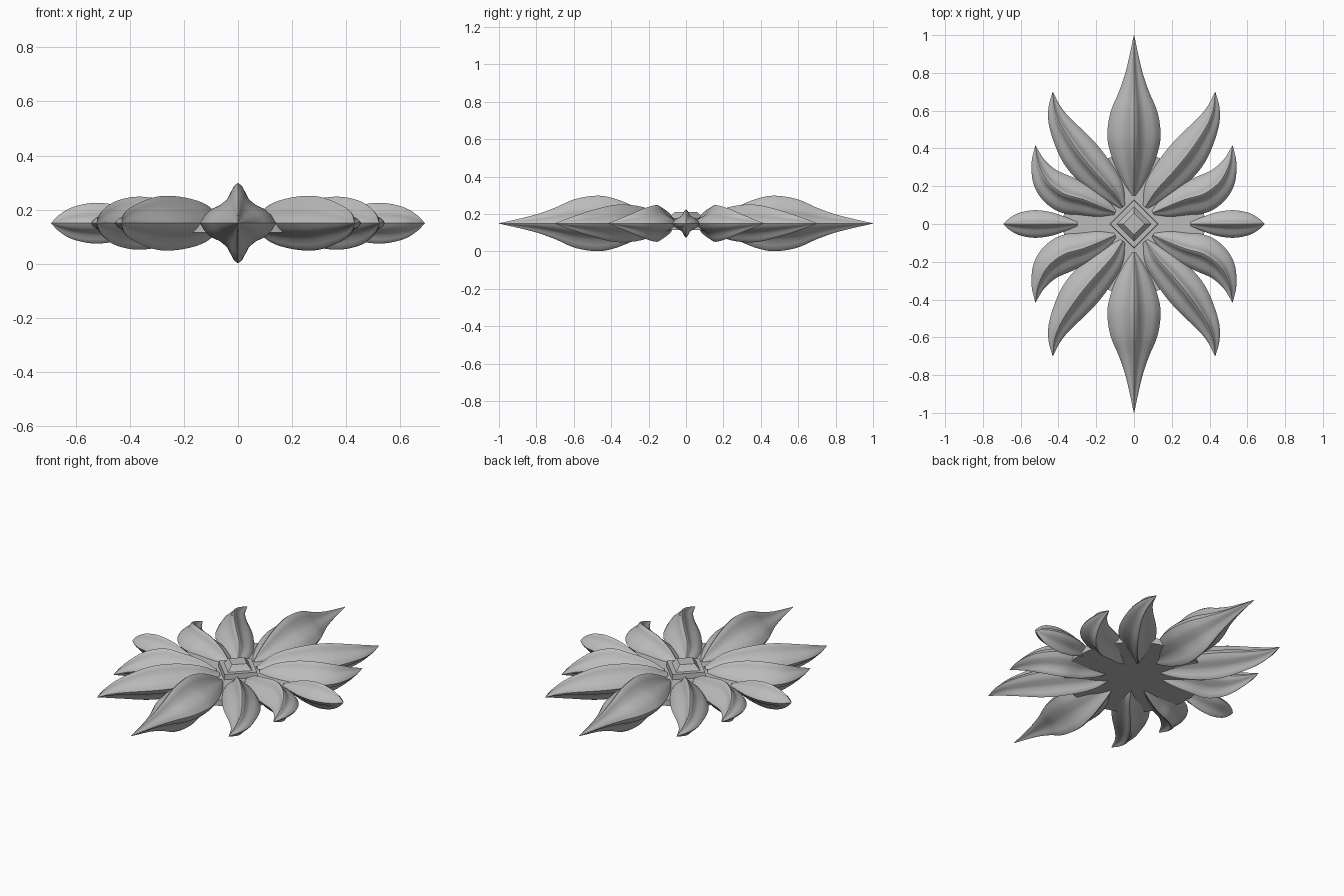
import bpy, bmesh, math
from mathutils import Vector

if "Cube" in bpy.data.objects:
    bpy.data.objects.remove(bpy.data.objects["Cube"])

Z = 0.15  # mid-plane of the rosette
grey = bpy.data.materials.new("plain_grey")
grey.diffuse_color = (0.5, 0.5, 0.5, 1)
grey.use_nodes = True
grey.node_tree.nodes["Principled BSDF"].inputs["Base Color"].default_value = grey.diffuse_color

# Quarter of the four-lobed petal section (unit width, unit height)
QUARTER = [(1, 0), (.87, .2), (.7, .35), (.47, .45), (.29, .59), (.18, .79), (.1, .93)]
SECTION = []
for k in range(4):
    c, s = round(math.cos(k * math.pi / 2)), round(math.sin(k * math.pi / 2))
    # odd quarters run the quarter curve backwards so the section is symmetric
    pts = QUARTER if k % 2 == 0 else [(1, 0)] + [(y, x) for x, y in reversed([*QUARTER[1:]])]
    SECTION += [(c * x - s * y, s * x + c * y) for x, y in pts]


def finish(name, bm, angle=35):
    bmesh.ops.recalc_face_normals(bm, faces=bm.faces)
    me = bpy.data.meshes.new(name)
    bm.to_mesh(me)
    bm.free()
    ob = bpy.data.objects.new(name, me)
    bpy.context.collection.objects.link(ob)
    me.materials.append(grey)
    bpy.ops.object.select_all(action='DESELECT')
    ob.select_set(True)
    bpy.context.view_layer.objects.active = ob
    bpy.ops.object.shade_smooth_by_angle(angle=math.radians(angle))
    return ob


def spline(keys, steps=6):
    """Catmull-Rom through (x, y, half width) keys."""
    k = [Vector(p) for p in keys]
    k = [2 * k[0] - k[1]] + k + [2 * k[-1] - k[-2]]
    out = []
    for i in range(1, len(k) - 2):
        a, b, c, d = k[i - 1:i + 3]
        for j in range(steps):
            t = j / steps
            out.append(.5 * (2 * b + (c - a) * t + (2 * a - 5 * b + 4 * c - d) * t * t
                             + (3 * b - a - 3 * c + d) * t ** 3))
    return out + [k[-2]]


def petal(name, keys, sx, sy, tall):
    """Sweep the lobed section along a curved centre line, tapering to a tip."""
    path = spline(keys)
    bm = bmesh.new()
    rings = []
    for i, p in enumerate(path):
        q = path[min(i + 1, len(path) - 1)] - path[max(i - 1, 0)]
        n = Vector((q.y, -q.x)).normalized()
        w = max(p.z, .001)
        rings.append([bm.verts.new((sx * (p.x + n.x * u * w), sy * (p.y + n.y * u * w),
                                    Z + v * w * tall)) for u, v in SECTION])
    m = len(SECTION)
    for a, b in zip(rings, rings[1:]):
        for i in range(m):
            bm.faces.new((a[i], a[(i + 1) % m], b[(i + 1) % m], b[i]))
    bm.faces.new(rings[0])
    bm.faces.new(rings[-1])
    finish(name, bm)


LONG = [(0, .15, .008), (0, .22, .055), (0, .32, .105), (0, .42, .136), (0, .50, .14),
        (0, .60, .122), (0, .70, .08), (0, .80, .046), (0, .90, .022), (0, 1, .001)]
SHORT = [(.30, 0, .01), (.36, 0, .036), (.44, 0, .063), (.53, 0, .073), (.61, 0, .058),
         (.66, 0, .03), (.69, 0, .001)]
UPPER = [(.06, .09, .015), (.12, .18, .07), (.21, .28, .097), (.30, .39, .098),
         (.385, .52, .065), (.42, .61, .035), (.43, .70, .001)]
LOWER = [(.10, .06, .012), (.17, .09, .055), (.27, .13, .085), (.37, .16, .098),
         (.455, .225, .08), (.505, .32, .04), (.522, .415, .001)]

# Straight petals on the axes, curved petals mirrored into four quadrants
for s, side in ((1, "positive"), (-1, "negative")):
    petal("long_petal_" + side, LONG, 1, s, 1.05)
    petal("short_petal_" + side, SHORT, s, 1, 1.03)
    for t, end in ((1, "back"), (-1, "front")):
        petal(f"steep_curved_petal_{side}_{end}", UPPER, s, t, 1)
        petal(f"shallow_curved_petal_{side}_{end}", LOWER, s, t, 1)


def stack(name, levels, sides):
    """Stacked polygon rings (radius, z), closed top and bottom."""
    bm = bmesh.new()
    rings = [[bm.verts.new((r * math.cos(2 * math.pi * i / sides),
                            r * math.sin(2 * math.pi * i / sides), z))
              for i in range(sides)] for r, z in levels]
    for a, b in zip(rings, rings[1:]):
        for i in range(sides):
            j = (i + 1) % sides
            bm.faces.new((a[i], a[j], b[j], b[i]))
    bm.faces.new(rings[0])
    bm.faces.new(rings[-1])
    finish(name, bm, 20)


# Round backing plate and faceted diamond centre
stack("backing_plate", [(.375, .115), (.375, .15)], 48)
stack("diamond_centre", [(.13, .14), (.125, .18), (.092, .18), (.058, .212)], 4)
